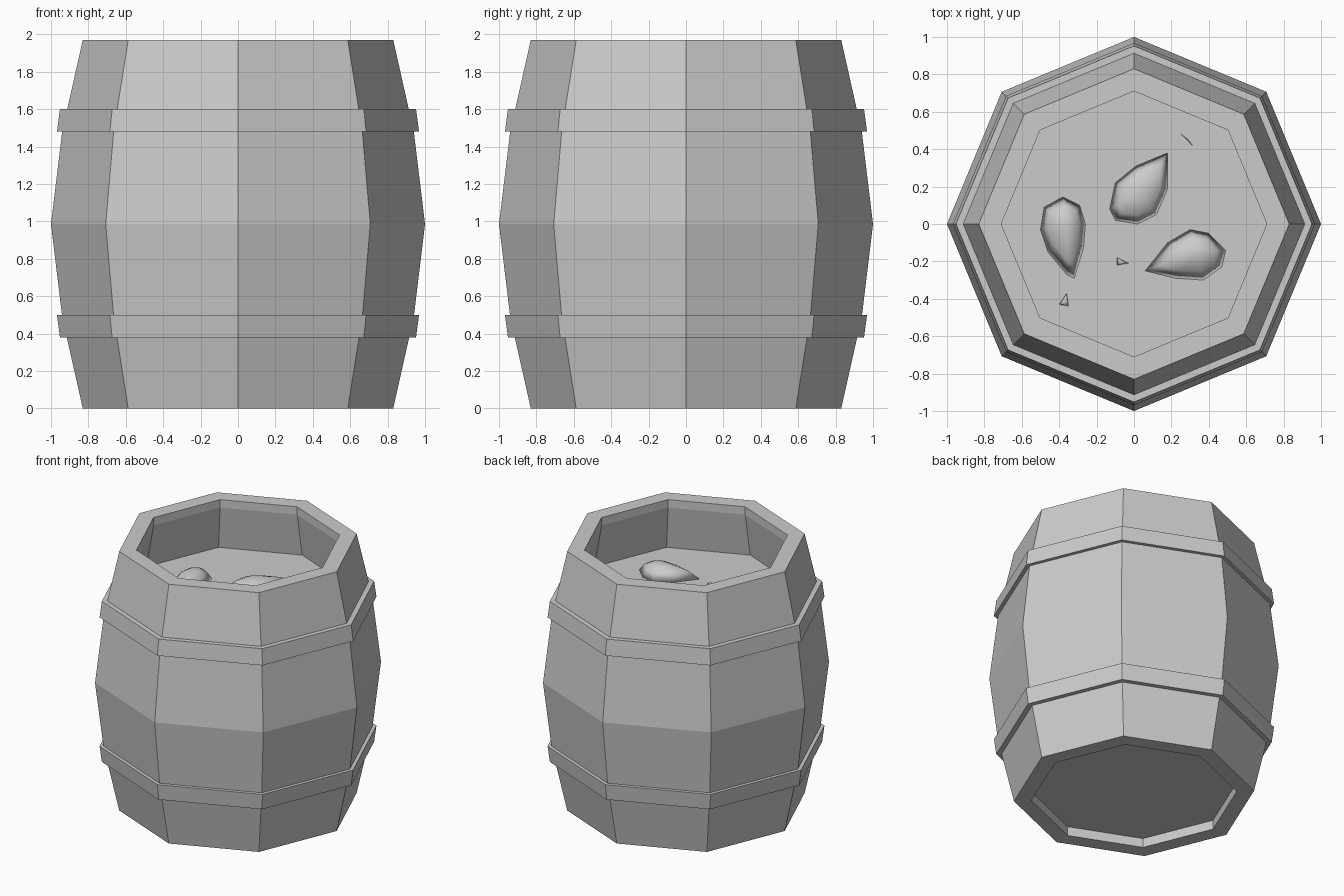
import bpy, bmesh
from math import cos, sin, pi, hypot
from mathutils import Vector

if "Cube" in bpy.data.objects:
    bpy.data.objects.remove(bpy.data.objects["Cube"])

SIDES = 8
WATER = 1.58


def finish(name, bm, smooth=False):
    bmesh.ops.recalc_face_normals(bm, faces=bm.faces)
    mesh = bpy.data.meshes.new(name)
    bm.to_mesh(mesh)
    bm.free()
    for p in mesh.polygons:
        p.use_smooth = smooth
    obj = bpy.data.objects.new(name, mesh)
    bpy.context.collection.objects.link(obj)
    return obj


def lathe(name, profile, closed=False):
    """Eight-sided turning of (radius, z) points; open ends get capped."""
    bm = bmesh.new()
    rings = [[bm.verts.new((r * cos(2 * pi * i / SIDES), r * sin(2 * pi * i / SIDES), z))
              for i in range(SIDES)] for r, z in profile]
    pairs = list(zip(rings, rings[1:]))
    if closed:
        pairs.append((rings[-1], rings[0]))
    for a, b in pairs:
        for i in range(SIDES):
            j = (i + 1) % SIDES
            bm.faces.new((a[i], a[j], b[j], b[i]))
    if not closed:
        bm.faces.new(rings[0])
        bm.faces.new(rings[-1])
    return finish(name, bm)


def mound(name, outline, height, peak):
    """Smooth fish back: waterline outline, raised shoulder, blunt ridge."""
    bm = bmesh.new()
    peak = Vector((*peak, 0))
    rings = []
    for scale, z in ((1, 0), (0.72, 0.6), (0.35, 0.92)):
        rings.append([bm.verts.new(peak + (Vector((x, y, 0)) - peak) * scale
                                   + Vector((0, 0, WATER + z * height)))
                      for x, y in outline])
    n = len(outline)
    for a, b in zip(rings, rings[1:]):
        for i in range(n):
            j = (i + 1) % n
            bm.faces.new((a[i], a[j], b[j], b[i]))
    top = bm.verts.new(peak + Vector((0, 0, WATER + height)))
    for i in range(n):
        bm.faces.new((rings[-1][i], rings[-1][(i + 1) % n], top))
    bm.faces.new(rings[0])
    return finish(name, bm, True)


# Staved body: recessed base, bulging wall, rim, inner wall down to the water
lathe("barrel_body", [(0.71, 0.07), (0.71, 0), (0.83, 0), (0.94, 0.49), (1.0, 0.985),
                      (0.94, 1.48), (0.83, 1.97), (0.71, 1.97), (0.71, 1.91),
                      (0.77, WATER)])

# Hoops
for name, z0, z1, r0, r1 in (("lower_hoop", 0.38, 0.50, 0.952, 0.968),
                             ("upper_hoop", 1.60, 1.48, 0.952, 0.968)):
    lathe(name, [(0.90, z0), (r0, z0), (r1, z1), (0.92, z1)], closed=True)

# Fish backs breaking the surface
mound("fish_left", [(-0.50, -0.03), (-0.48, 0.09), (-0.38, 0.145), (-0.29, 0.10),
                    (-0.26, 0.0), (-0.27, -0.13), (-0.32, -0.29), (-0.36, -0.27),
                    (-0.46, -0.15)], 0.09, (-0.36, 0.0))
mound("fish_middle", [(-0.10, 0.02), (-0.13, 0.08), (-0.10, 0.22), (0.01, 0.31),
                      (0.18, 0.38), (0.18, 0.19), (0.12, 0.05), (0.02, 0.0)],
      0.07, (0.03, 0.16))
mound("fish_right", [(0.06, -0.25), (0.18, -0.10), (0.30, -0.03), (0.40, -0.05),
                     (0.49, -0.14), (0.47, -0.23), (0.37, -0.30), (0.22, -0.29)],
      0.09, (0.34, -0.15))

# Tail tips
for i, tip in enumerate((((0.24, 0.49), (0.32, 0.41), (0.29, 0.45)),
                         ((-0.09, -0.18), (-0.09, -0.22), (-0.03, -0.21)),
                         ((-0.40, -0.43), (-0.35, -0.44), (-0.36, -0.37)))):
    cx, cy = (sum(p[k] for p in tip) / 3 for k in (0, 1))
    mound(f"tail_tip_{i + 1}", tip, 0.025, (cx, cy))
